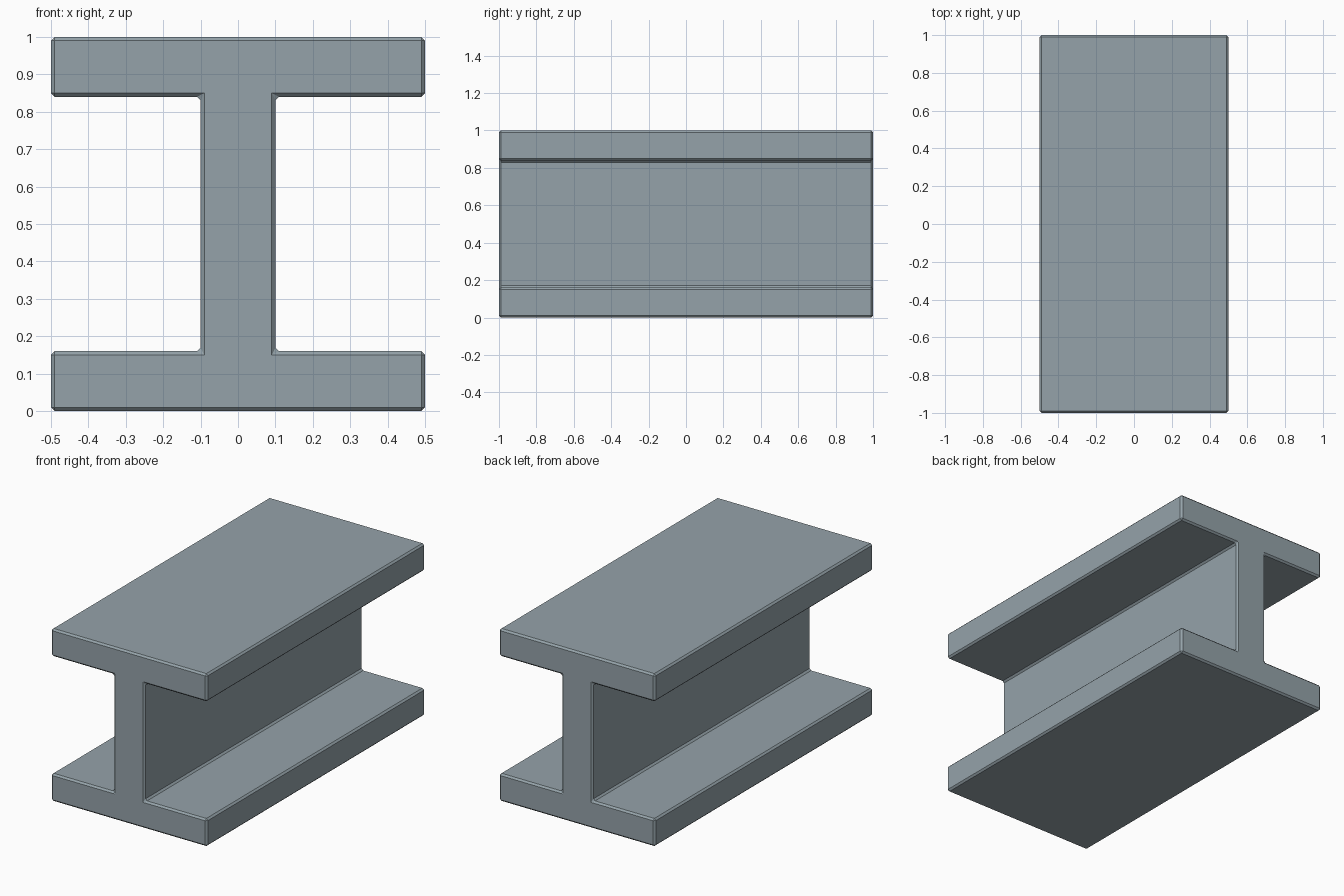
import bpy
import bmesh

cube = bpy.data.objects.get("Cube")
if cube:
    bpy.data.objects.remove(cube, do_unlink=True)

# Painted steel
steel = bpy.data.materials.new("blue grey steel")
steel.use_nodes = True
colour = (0.30, 0.365, 0.40, 1)
steel.diffuse_color = colour
steel.node_tree.nodes["Principled BSDF"].inputs["Base Color"].default_value = colour

# I-shaped cross-section: right half, mirrored to the left
half_width, half_web, flange, height, length = 0.5, 0.1, 0.16, 1.0, 2.0
right = [(half_width, 0), (half_width, flange), (half_web, flange),
         (half_web, height - flange), (half_width, height - flange),
         (half_width, height)]
profile = right + [(-x, z) for x, z in reversed(right)]

# Extrude the section along the beam
bm = bmesh.new()
end = bm.faces.new([bm.verts.new((x, -length / 2, z)) for x, z in profile])
grown = bmesh.ops.extrude_face_region(bm, geom=[end])["geom"]
bmesh.ops.translate(bm, vec=(0, length, 0),
                    verts=[v for v in grown if isinstance(v, bmesh.types.BMVert)])
bmesh.ops.recalc_face_normals(bm, faces=bm.faces)
mesh = bpy.data.meshes.new("steel_beam")
bm.to_mesh(mesh)
bm.free()
mesh.materials.append(steel)
beam = bpy.data.objects.new("steel_beam", mesh)
bpy.context.collection.objects.link(beam)

# Small chamfer on every edge
bevel = beam.modifiers.new("chamfer", "BEVEL")
bevel.width = 0.01
bevel.segments = 1
bevel.limit_method = 'ANGLE'
